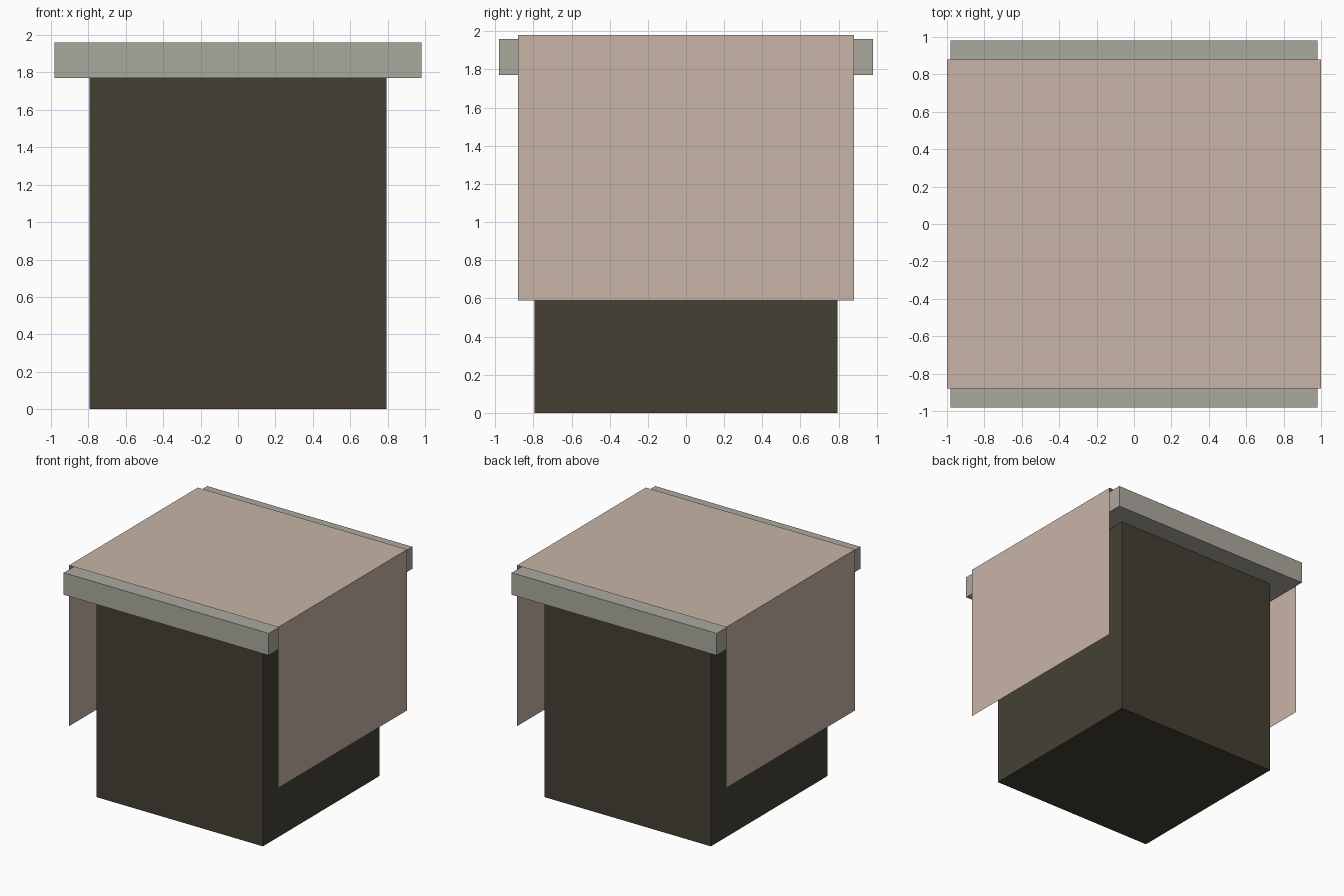
import bpy, bmesh

if "Cube" in bpy.data.objects:
    bpy.data.objects.remove(bpy.data.objects["Cube"])


def material(name, rgb):
    m = bpy.data.materials.new(name)
    m.diffuse_color = (*rgb, 1.0)
    m.use_nodes = True
    m.node_tree.nodes["Principled BSDF"].inputs["Base Color"].default_value = m.diffuse_color
    return m


def finish(name, bm, mat):
    mesh = bpy.data.meshes.new(name)
    bm.to_mesh(mesh)
    bm.free()
    mesh.materials.append(mat)
    obj = bpy.data.objects.new(name, mesh)
    bpy.context.collection.objects.link(obj)
    return obj


def box(name, half, z0, z1, mat):
    bm = bmesh.new()
    bmesh.ops.create_cube(bm, size=1.0)
    bmesh.ops.scale(bm, vec=(2 * half, 2 * half, z1 - z0), verts=bm.verts)
    bmesh.ops.translate(bm, vec=(0, 0, (z0 + z1) / 2), verts=bm.verts)
    return finish(name, bm, mat)


dark_wood = material("dark_wood", (0.058, 0.051, 0.034))
grey_stone = material("grey_stone", (0.410, 0.400, 0.347))
beige_cloth = material("beige_cloth", (0.578, 0.456, 0.381))

# Square pedestal and overhanging slab
box("pedestal", 0.795, 0.0, 1.77, dark_wood)
box("top_slab", 0.98, 1.77, 1.96, grey_stone)

# Thin cloth: an open profile draped over the slab, swept along y
profile = [(-1.0, 0.59), (-1.0, 1.98), (1.0, 1.98), (1.0, 0.59)]
bm = bmesh.new()
front, back = [[bm.verts.new((x, y, z)) for x, z in profile] for y in (-0.88, 0.88)]
for i in range(3):
    bm.faces.new((front[i], front[i + 1], back[i + 1], back[i]))
bm.normal_update()
finish("draped_cloth", bm, beige_cloth)
